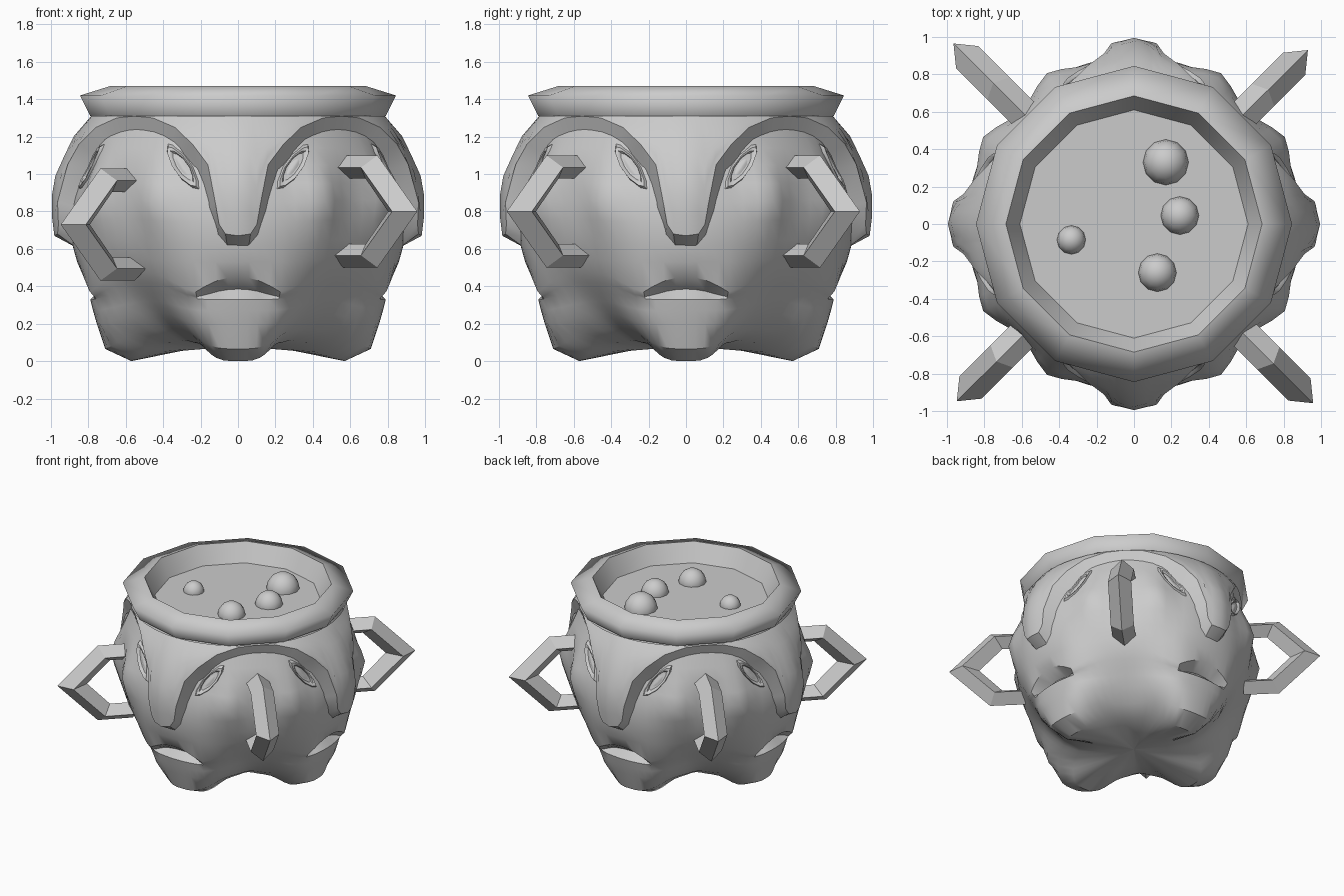
import bpy, bmesh, math
from math import radians, sin, cos, pi

if "Cube" in bpy.data.objects:
    bpy.data.objects.remove(bpy.data.objects["Cube"])

grey = bpy.data.materials.new("stone grey")
grey.diffuse_color = (0.6, 0.6, 0.6, 1)
grey.use_nodes = True
grey.node_tree.nodes["Principled BSDF"].inputs["Base Color"].default_value = grey.diffuse_color


def make(name, verts, faces, angle=35):
    me = bpy.data.meshes.new(name)
    me.from_pydata(verts, [], faces)
    bm = bmesh.new()
    bm.from_mesh(me)
    bmesh.ops.remove_doubles(bm, verts=bm.verts, dist=0.0005)
    bmesh.ops.recalc_face_normals(bm, faces=bm.faces)
    bm.to_mesh(me)
    bm.free()
    ob = bpy.data.objects.new(name, me)
    bpy.context.collection.objects.link(ob)
    me.materials.append(grey)
    bpy.ops.object.select_all(action='DESELECT')
    ob.select_set(True)
    bpy.context.view_layer.objects.active = ob
    bpy.ops.object.shade_smooth_by_angle(angle=radians(angle))
    return ob


def polar(deg, r, z):
    a = radians(deg)
    return (r * cos(a), r * sin(a), z)


def loft(rings):
    """Quads between closed rings of equal length."""
    n = len(rings[0])
    verts = [v for ring in rings for v in ring]
    faces = [(i * n + j, i * n + (j + 1) % n, (i + 1) * n + (j + 1) % n, (i + 1) * n + j)
             for i in range(len(rings) - 1) for j in range(n)]
    return verts, faces


def lerp_table(table, x):
    for (a, ra), (b, rb) in zip(table, table[1:]):
        if (a - x) * (b - x) <= 0 and a != b:
            return ra + (rb - ra) * (x - a) / (b - a)
    return table[0][1] if abs(x - table[0][0]) < abs(x - table[-1][0]) else table[-1][1]


def smooth(a, b, x):
    t = min(max((x - a) / (b - a), 0), 1)
    return t * t * (3 - 2 * t)


# Pot body rows: (radius, height) on the face centre, then on the diagonal
ROWS = [(.74, 1.33, .73, 1.33), (.79, 1.22, .77, 1.22), (.82, 1.14, .81, 1.14), (.845, 1.05, .84, 1.05),
        (.87, .95, .85, .95), (.89, .85, .86, .86), (.895, .74, .86, .76), (.885, .62, .845, .65),
        (.86, .53, .815, .55), (.825, .45, .775, .47), (.735, .385, .74, .42), (.79, .33, .70, .37),
        (.775, .27, .66, .32), (.755, .2, .61, .26), (.71, .065, .51, .17), (.57, 0, .40, .11),
        (.3, .055, .24, .085), (.001, .08, .001, .08)]


def face_point(row, phi):
    """Radius and height of a body row at an angle from the face centre."""
    r0, z0, rd, zd = row
    a = abs(phi)
    w = 1 - smooth(12, 43, a)
    if z0 < .1:                                        # rounded chin
        w = 1 - smooth(4, 45, a)
    if .3 < z0 < .46:                                  # mouth fades out at its corners
        base = .825 - (.45 - z0) * .28
        r0 = base + (r0 - base) * (1 - smooth(11, 17, a))
        z0 -= (.085 if z0 > .4 else .045 if z0 > .35 else 0) * min(a / 16, 1) ** 2 * (1 - smooth(17, 40, a))
    r, z = rd + (r0 - rd) * w, zd + (z0 - zd) * w
    if r > .3 and z0 < .1:
        z += .035 * math.exp(-((a - 24) / 9) ** 2)
    r += .06 * math.exp(-((a - 30) / 7) ** 2 - ((z - .87) / .15) ** 2)      # cheekbone
    r -= .025 * math.exp(-((a - 18) / 7) ** 2 - ((z - 1.05) / .1) ** 2)     # eye socket
    return r, z


def face_radius(phi, z):
    pts = [face_point(row, phi) for row in ROWS[:9]]
    return lerp_table([(p[1], p[0]) for p in pts], z)


half = [0, 4, 8, 12, 16, 20, 25, 30, 35, 40]
phis = [-45] + [-p for p in half[:0:-1]] + half
rings = [[polar(q * 90 + p, *face_point(row, p)) for q in range(4) for p in phis] for row in ROWS]
make("pot_body", *loft(rings), angle=36)

# Brow hood: outer edge (angle, height) and inner edge of its bevelled border
EDGE = [(0, .67, 0, .61), (4, .68, 3.7, .61), (6, .73, 7, .67), (7.2, .85, 10.3, .82), (10, 1.05, 15.5, 1.02),
        (16, 1.16, 21.5, 1.10), (24, 1.25, 27, 1.17), (35, 1.30, 36, 1.21), (45, 1.31, 45, 1.22)]
HOOD = [(1.34, .73), (1.31, .785), (1.2, .88), (1.0, .975), (.84, 1.003), (.67, .982)]


def hood_radius(phi, z):
    fall = .04 * min(abs(phi) / 10, 1) * min(max((1.31 - z) / .4, 0), 1)
    return lerp_table(HOOD, z) - fall


cols = [(-a, b, -c, d) for a, b, c, d in EDGE[:0:-1]] + EDGE[:-1]
rings = []
for k in range(8):
    ring = []
    for q in range(4):
        for a, zu, c, zl in cols:
            if k < 7:
                z = 1.31 + (zu - 1.31) * k / 6
                ring.append(polar(q * 90 + a, hood_radius(a, z), z))
            else:
                ring.append(polar(q * 90 + c, face_radius(c, zl) - .012, zl))
    rings.append(ring)
make("brow_hood", *loft(rings), angle=36)

# Slanted almond eyes with thin lids
LOOPS = [(1.3, -.012), (1.05, .016), (.85, .012), (.68, -.004), (.3, .006), (.01, .008)]
verts, faces = [], []
for q in range(4):
    for side in (-1, 1):
        rings = []
        for s, off in LOOPS:
            ring = []
            for i in range(10):
                t = 2 * pi * i / 10
                u, v = s * cos(t), s * .34 * sin(t) * (.6 + .4 * abs(sin(t)))
                p = 20.8 + 5.8 * u + 5.0 * v
                z = 1.04 + .1 * u - .085 * v
                ring.append(polar(q * 90 + side * p, face_radius(p, z) + off, z))
            rings.append(ring)
        v2, f2 = loft(rings)
        faces += [tuple(i + len(verts) for i in f) for f in f2]
        verts += v2
make("eyes", verts, faces)


# Twelve-sided rim: rounded outside, sloping inner wall and flat underside
def lathe(name, profile, angle):
    make(name, *loft([[polar(30 * i, r, z) for i in range(12)] for r, z in profile]), angle=angle)


lathe("rim", [(.79, 1.31), (.845, 1.42), (.685, 1.47)], 110)
lathe("rim_inner_wall", [(.685, 1.47), (.61, 1.33)], 40)
lathe("rim_underside", [(.79, 1.31), (.7, 1.31)], 40)

# Liquid surface
make("liquid", [polar(30 * i, .612, 1.33) for i in range(12)], [tuple(range(12))])

# Bubbles
for x, y, r in [(.17, .33, .122), (.245, .045, .102), (.125, -.26, .102), (-.335, -.085, .077)]:
    bpy.ops.mesh.primitive_uv_sphere_add(segments=12, ring_count=8, radius=r, location=(x, y, 1.33))
    ob = bpy.context.object
    ob.name = "bubble"
    ob.data.materials.append(grey)
    bpy.ops.object.shade_smooth_by_angle(angle=radians(50))

# Angular handles on the diagonals: a diamond section bent round to a point
OUTER = [(.78, .3), (1.04, .3), (1.34, 0), (1.04, -.3), (.78, -.3)]
SIDE = [(.78, .235), (1.0, .235), (1.235, 0), (1.0, -.235), (.78, -.235)]
INNER = [(.78, .175), (.95, .175), (1.12, 0), (.95, -.175), (.78, -.175)]


def handle(deg, dr, dz):
    a = radians(deg)
    rings = []
    for o, s, i in zip(OUTER, SIDE, INNER):
        rings.append([((r + dr) * cos(a) - w * sin(a), (r + dr) * sin(a) + w * cos(a), .8 + dz + z)
                      for (r, z), w in ((o, 0), (s, .085), (i, 0), (s, -.085))])
    v, f = loft(rings)
    make("handle", v, f + [(0, 1, 2, 3), (16, 17, 18, 19)], angle=15)


for deg, dr, dz in ((-45, .015, 0), (45, -.025, 0), (135, .025, 0), (225, 0, -.07)):
    handle(deg, dr, dz)
